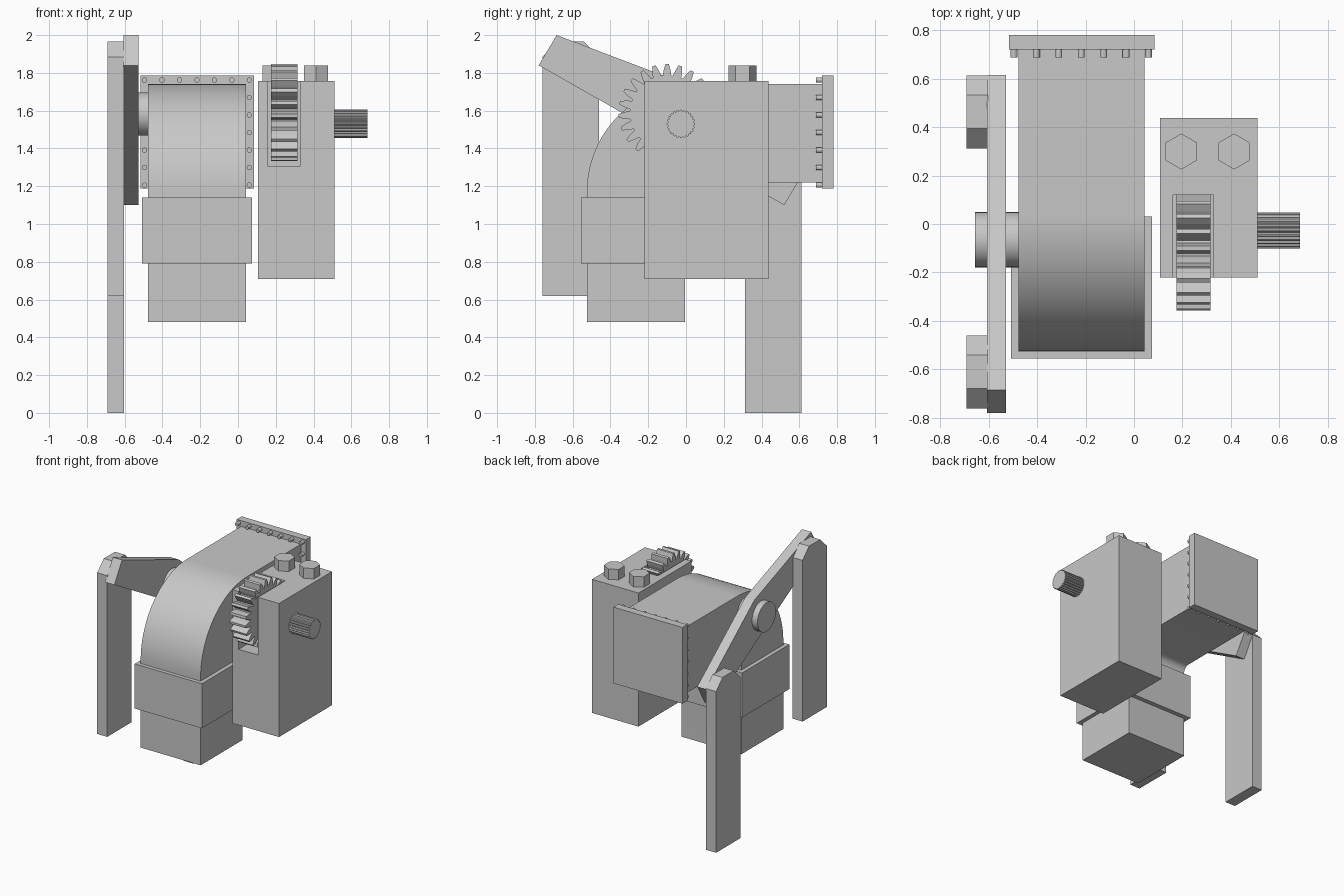
import bpy, bmesh, math
from mathutils import Vector

if "Cube" in bpy.data.objects:
    bpy.data.objects.remove(bpy.data.objects["Cube"])

grey = bpy.data.materials.new("plain grey")
grey.diffuse_color = (0.58, 0.58, 0.58, 1)
grey.use_nodes = True
grey.node_tree.nodes["Principled BSDF"].inputs["Base Color"].default_value = grey.diffuse_color


def prism(name, pts, x0, x1, smooth=False):
    """Extrude a (y, z) profile along x."""
    bm = bmesh.new()
    face = bm.faces.new([bm.verts.new((x0, y, z)) for y, z in pts])
    ext = bmesh.ops.extrude_face_region(bm, geom=[face])
    moved = [v for v in ext["geom"] if isinstance(v, bmesh.types.BMVert)]
    bmesh.ops.translate(bm, vec=Vector((x1 - x0, 0, 0)), verts=moved)
    bmesh.ops.recalc_face_normals(bm, faces=bm.faces[:])
    mesh = bpy.data.meshes.new(name)
    bm.to_mesh(mesh)
    bm.free()
    mesh.materials.append(grey)
    ob = bpy.data.objects.new(name, mesh)
    bpy.context.collection.objects.link(ob)
    if smooth:
        bpy.ops.object.select_all(action='DESELECT')
        ob.select_set(True)
        bpy.context.view_layer.objects.active = ob
        bpy.ops.object.shade_smooth_by_angle(angle=math.radians(30))
    return ob


def box(name, x, y, z):
    return prism(name, [(y[0], z[0]), (y[1], z[0]), (y[1], z[1]), (y[0], z[1])], *x)


def arc(cy, cz, r, a0, a1, n):
    return [(cy + r * math.cos(math.radians(a0 + (a1 - a0) * i / n)),
             cz + r * math.sin(math.radians(a0 + (a1 - a0) * i / n))) for i in range(n + 1)]


def toothed(cy, cz, root, tip, teeth, phase=0.0):
    """Profile of a wheel with tapered teeth."""
    pts = []
    for i in range(teeth):
        for f, r in ((-0.42, root), (-0.30, root + (tip - root) * 0.45), (-0.13, tip),
                     (0.13, tip), (0.30, root + (tip - root) * 0.45), (0.42, root)):
            a = math.tau * (i + f) / teeth + phase
            pts.append((cy + r * math.cos(a), cz + r * math.sin(a)))
    return pts


def post(name, x, r, y, z0, z1, sides, start, along):
    """Cylinder or hex standing along 'Z' or lying along 'Y' (then y = range start, z0 = height)."""
    bm = bmesh.new()
    bmesh.ops.create_cone(bm, cap_ends=True, segments=sides, radius1=r, radius2=r, depth=z1)
    mesh = bpy.data.meshes.new(name)
    bm.to_mesh(mesh)
    bm.free()
    mesh.materials.append(grey)
    ob = bpy.data.objects.new(name, mesh)
    ob.location = (x, y, z0)
    ob.rotation_euler = (math.pi / 2, 0, 0) if along == 'Y' else (0, 0, start)
    bpy.context.collection.objects.link(ob)
    return ob


# Elbow duct with its collar
duct = ([(-0.525, 0.48)] + arc(0.045, 1.17, 0.57, 180, 90, 32) + [(0.73, 1.74), (0.73, 1.22)]
        + arc(0.045, 1.17, 0.05, 90, 180, 10) + [(-0.005, 0.48)])
prism("elbow_duct", duct, -0.477, 0.043, smooth=True)
box("duct_collar", (-0.508, 0.075), (-0.555, 0.03), (0.79, 1.14))

# End flange with a border of small bolts
box("end_flange", (-0.515, 0.085), (0.72, 0.78), (1.187, 1.785))
for i in range(7):
    for j in range(7):
        if i in (0, 6) or j in (0, 6):
            post("flange_bolt", -0.495 + i * 0.0925, 0.014, 0.707, 1.206 + j * 0.0927,
                 0.04, 12, 0, 'Y')

# Gearbox with a slot cut for the gear
case = box("gearbox", (0.107, 0.51), (-0.22, 0.437), (0.71, 1.758))
cutter = box("slot_cutter", (0.16, 0.327), (-0.4, 0.12), (1.305, 2.0))
cutter.hide_render = True
mod = case.modifiers.new("slot", 'BOOLEAN')
mod.operation = 'DIFFERENCE'
mod.solver = 'EXACT'
mod.object = cutter
bpy.context.view_layer.objects.active = case
bpy.ops.object.modifier_apply(modifier="slot")
bpy.data.objects.remove(cutter)

# Gear, splined shaft and hex bolts
prism("gear", toothed(-0.10, 1.59, 0.197, 0.257, 23, math.pi / 2), 0.175, 0.315)
prism("splined_shaft", toothed(-0.027, 1.53, 0.068, 0.075, 24), 0.48, 0.685)
for x in (0.195, 0.413):
    post("hex_bolt", x, 0.074, 0.299, 1.79, 0.10, 6, 0, 'Z').rotation_euler.z = 0

# Rocking lever on its pivot
prism("lever", [(-0.78, 1.84), (0.52, 1.10), (0.615, 1.26), (0.02, 1.733), (-0.685, 2.0)],
      -0.607, -0.527)
prism("lever_pivot", arc(-0.065, 1.582, 0.114, 0, 348.75, 31), -0.655, -0.46, smooth=True)

# Hanging rods with chamfered tops
for name, y, z in (("front_rod", -0.76, 0.62), ("back_rod", 0.312, 0.0)):
    prism(name, [(y, z), (y + 0.30, z), (y + 0.30, z + 1.265), (y + 0.22, z + 1.345),
                 (y + 0.082, z + 1.345), (y, z + 1.265)], -0.69, -0.603)
